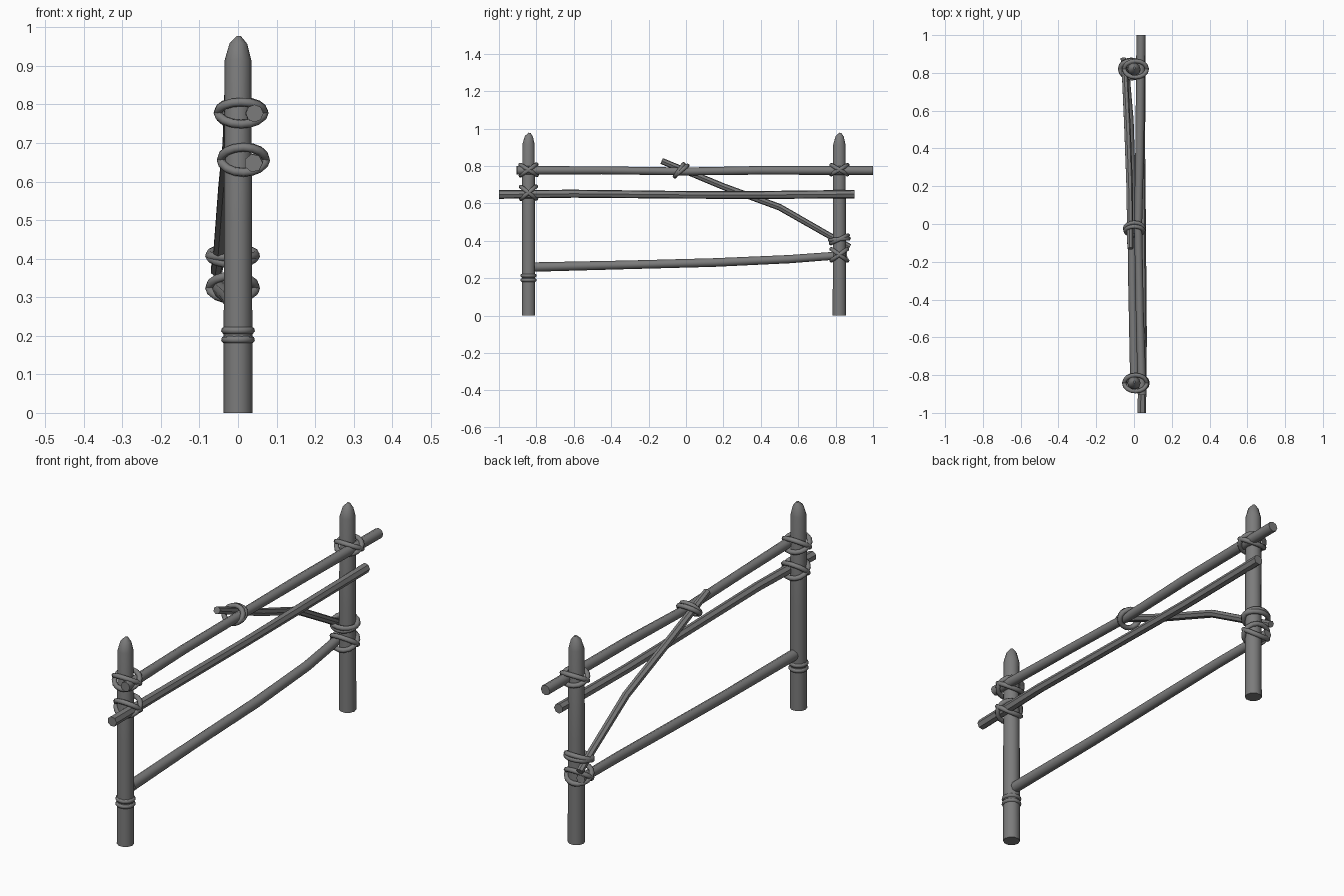
import bpy, bmesh, math
from mathutils import Vector

if "Cube" in bpy.data.objects:
    bpy.data.objects.remove(bpy.data.objects["Cube"])

grey = bpy.data.materials.new("weathered grey")
grey.diffuse_color = (0.2, 0.2, 0.2, 1)
grey.use_nodes = True
grey.node_tree.nodes["Principled BSDF"].inputs["Base Color"].default_value = grey.diffuse_color


def tube(name, points, radii, sides=8, closed=False, up=(1, 0, 0), angle=50):
    """Sweep a round section along points, with a radius for each point."""
    pts = [Vector(p) for p in points]
    n = len(pts)
    bm = bmesh.new()
    rings = []
    for i, p in enumerate(pts):
        if closed:
            d = pts[(i + 1) % n] - pts[i - 1]
        else:
            d = pts[min(i + 1, n - 1)] - pts[max(i - 1, 0)]
        d.normalize()
        u = Vector(up)
        u = (u - d * u.dot(d)).normalized()
        v = d.cross(u)
        rings.append([bm.verts.new(p + radii[i] * (u * math.cos(k * math.tau / sides)
                                                   + v * math.sin(k * math.tau / sides)))
                      for k in range(sides)])
    for i in range(n if closed else n - 1):
        a, b = rings[i], rings[(i + 1) % n]
        for k in range(sides):
            m = (k + 1) % sides
            bm.faces.new((a[k], a[m], b[m], b[k]))
    if not closed:
        bm.faces.new(rings[0][::-1])
        bm.faces.new(rings[-1])
    bmesh.ops.recalc_face_normals(bm, faces=bm.faces)
    mesh = bpy.data.meshes.new(name)
    bm.to_mesh(mesh)
    bm.free()
    mesh.materials.append(grey)
    ob = bpy.data.objects.new(name, mesh)
    bpy.context.collection.objects.link(ob)
    bpy.context.view_layer.objects.active = ob
    ob.select_set(True)
    bpy.ops.object.shade_smooth_by_angle(angle=math.radians(angle))
    ob.select_set(False)
    return ob


def loop(name, centre, rx, ry, tilt, r=0.0115, steps=16):
    """Rope ring around a vertical post, tilted about the x axis."""
    c = Vector(centre)
    a = math.radians(tilt)
    pts = []
    for i in range(steps):
        t = i * math.tau / steps
        pts.append(c + Vector((rx * math.cos(t), ry * math.sin(t) * math.cos(a),
                               ry * math.sin(t) * math.sin(a))))
    tube(name, pts, [r] * steps, 7, True, (0, -math.sin(a), math.cos(a)), 60)


def lashing(name, centre, rx, ry, tilts):
    for i, t in enumerate(tilts):
        loop(f"{name}_{i + 1}", centre, rx, ry, t)


# Posts with hewn points
for name, y in (("front_post", -0.842), ("back_post", 0.82)):
    tube(name, [(0, y, 0), (0, y, 0.5), (0, y, 0.915), (0.001, y + 0.002, 0.958),
                (0.002, y + 0.006, 0.977)],
         [0.0375, 0.0365, 0.0345, 0.023, 0.006], 10, angle=38)

# Rails and brace
tube("top_rail", [(0.043, -0.905, 0.777), (0.03, -0.45, 0.777), (0.022, 0, 0.771),
                  (0.03, 0.4, 0.777), (0.037, 1.0, 0.776)],
     [0.023, 0.021, 0.021, 0.023, 0.024])
tube("middle_rail", [(0.04, -1.0, 0.648), (0.046, -0.6, 0.652), (0.042, 0, 0.646),
                     (0.037, 0.4, 0.645), (0.038, 0.9, 0.65)],
     [0.024, 0.022, 0.021, 0.022, 0.023], 7)
tube("bottom_rail", [(0.004, -0.81, 0.26), (-0.008, -0.3, 0.272), (-0.012, 0.15, 0.284),
                     (-0.024, 0.55, 0.302), (-0.05, 0.86, 0.325)],
     [0.025, 0.023, 0.023, 0.022, 0.021])
tube("brace", [(-0.056, 0.875, 0.368), (-0.048, 0.78, 0.42), (-0.035, 0.5, 0.58),
               (-0.024, 0.2, 0.69), (-0.02, -0.13, 0.827)],
     [0.016, 0.017, 0.018, 0.018, 0.017], 7)

# Rope lashings on the posts
lashing("front_top_lashing", (0.008, -0.842, 0.779), 0.060, 0.052, (35, -32))
lashing("front_middle_lashing", (0.014, -0.842, 0.657), 0.058, 0.052, (40, -38))
lashing("back_top_lashing", (0.008, 0.82, 0.78), 0.060, 0.050, (30, -30))
lashing("brace_lashing", (-0.014, 0.82, 0.408), 0.060, 0.050, (25, 5))
lashing("bottom_lashing", (-0.014, 0.82, 0.325), 0.060, 0.052, (36, -36))

# Diagonal tie holding the brace to the top rail
loop("brace_tie_1", (0.002, -0.026, 0.774), 0.050, 0.044, 40)
loop("brace_tie_2", (0.002, -0.036, 0.777), 0.047, 0.040, 55)

# Spare rope rings low on the front post
for i, z in enumerate((0.19, 0.214)):
    loop(f"rope_ring_{i + 1}", (0, -0.842, z), 0.034, 0.034, 0, 0.010)
